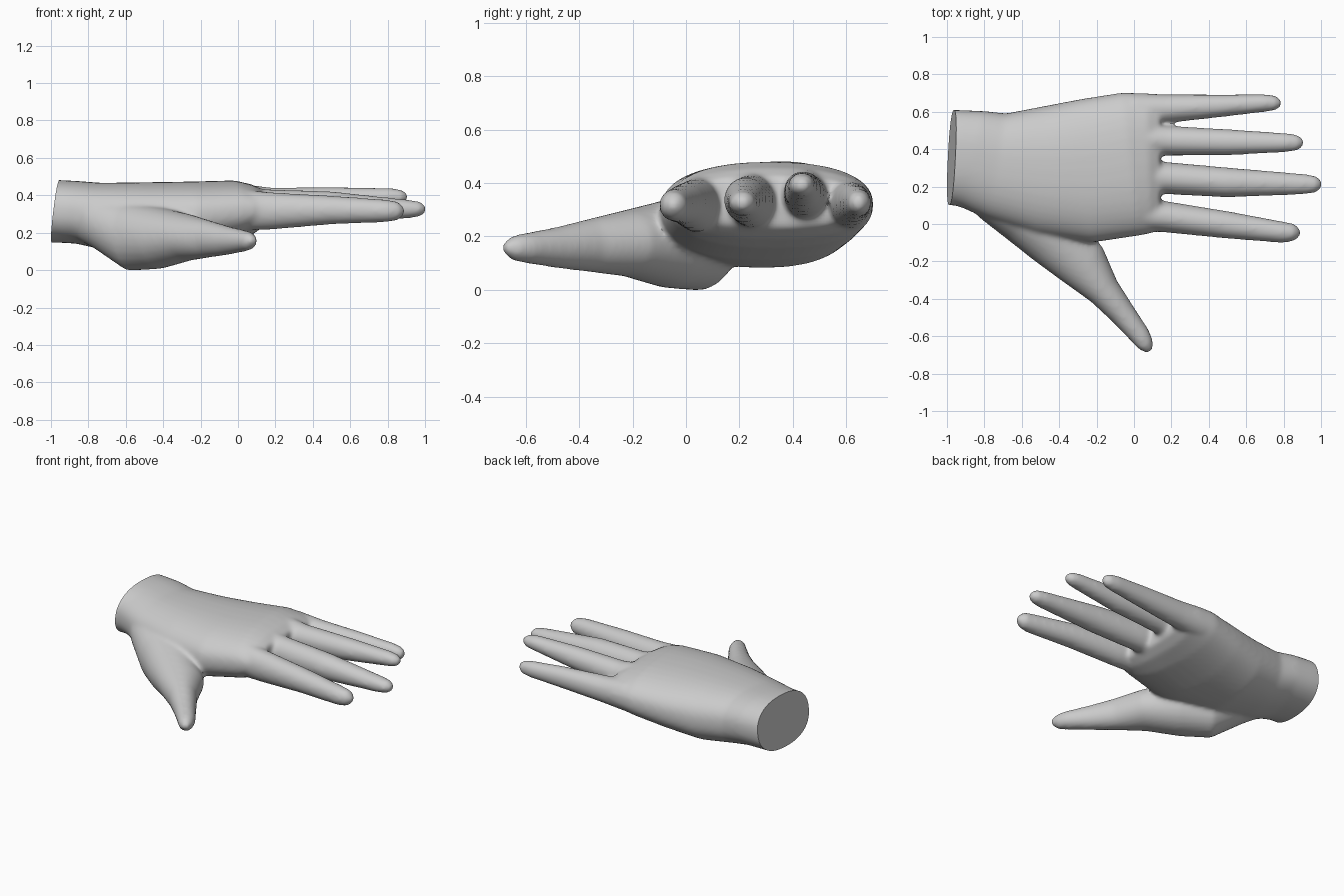
import bpy, bmesh, math
from mathutils import Vector

if "Cube" in bpy.data.objects:
    bpy.data.objects.remove(bpy.data.objects["Cube"])

skin = bpy.data.materials.new("light grey")
skin.diffuse_color = (0.6, 0.6, 0.6, 1)
skin.use_nodes = True
skin.node_tree.nodes["Principled BSDF"].inputs["Base Color"].default_value = skin.diffuse_color


def loft(bm, stations, power=2.0, n=24):
    """Closed tube through stations of (x, y, z, half width, half height)."""
    pts = [Vector(s[:3]) for s in stations]
    rings = []
    for i, s in enumerate(stations):
        d = pts[min(i + 1, len(pts) - 1)] - pts[max(i - 1, 0)]
        d.z = 0
        side = Vector((0, 0, 1)).cross(d.normalized())
        ring = []
        for k in range(n):
            a = 2 * math.pi * k / n
            c, t = math.cos(a), math.sin(a)
            u = math.copysign(abs(c) ** (2 / power), c) * s[3]
            v = math.copysign(abs(t) ** (2 / power), t) * s[4]
            ring.append(bm.verts.new(pts[i] + side * u + Vector((0, 0, v))))
        rings.append(ring)
    for a, b in zip(rings, rings[1:]):
        for k in range(n):
            j = (k + 1) % n
            bm.faces.new((a[k], a[j], b[j], b[k]))
    bm.faces.new(rings[0][::-1])
    bm.faces.new(rings[-1])


bm = bmesh.new()

# wrist and palm: x, y range, z range
palm = [(-1.08, 0.10, 0.61, 0.155, 0.49), (-0.95, 0.10, 0.61, 0.155, 0.49),
        (-0.86, 0.08, 0.61, 0.15, 0.485), (-0.73, 0.02, 0.595, 0.12, 0.475),
        (-0.50, -0.06, 0.63, 0.09, 0.478), (-0.25, -0.10, 0.67, 0.12, 0.482),
        (-0.02, -0.065, 0.705, 0.165, 0.488), (0.08, -0.05, 0.70, 0.20, 0.465),
        (0.14, -0.03, 0.68, 0.245, 0.43)]
loft(bm, [(x, (a + b) / 2, (c + d) / 2, (b - a) / 2, (d - c) / 2)
          for x, a, b, c, d in palm], 2.35, 40)

# thumb with its fleshy base
loft(bm, [(-0.90, 0.25, 0.30, 0.10, 0.10), (-0.75, 0.15, 0.27, 0.14, 0.15),
          (-0.58, 0.05, 0.19, 0.165, 0.185), (-0.42, -0.07, 0.18, 0.17, 0.165),
          (-0.27, -0.22, 0.183, 0.14, 0.125), (-0.16, -0.36, 0.175, 0.09, 0.10),
          (-0.06, -0.48, 0.167, 0.07, 0.078), (0.035, -0.60, 0.165, 0.056, 0.057),
          (0.062, -0.645, 0.165, 0.046, 0.048), (0.085, -0.682, 0.165, 0.02, 0.02)])

# fingers: root, middle and end stations, then the x of the tip
fingers = [
    ((0.02, 0.05, 0.33, 0.085, 0.11), (0.18, 0.037, 0.325, 0.083, 0.10),
     (0.50, -0.005, 0.33, 0.073, 0.077), (0.80, -0.045, 0.325, 0.057, 0.06), 0.888),
    ((0.02, 0.25, 0.345, 0.09, 0.11), (0.18, 0.245, 0.34, 0.086, 0.10),
     (0.50, 0.222, 0.345, 0.08, 0.085), (0.91, 0.213, 0.335, 0.055, 0.05), 1.006),
    ((0.02, 0.45, 0.36, 0.085, 0.11), (0.18, 0.445, 0.365, 0.08, 0.085),
     (0.50, 0.437, 0.38, 0.07, 0.073), (0.82, 0.435, 0.40, 0.051, 0.047), 0.908),
    ((0.00, 0.615, 0.33, 0.085, 0.10), (0.18, 0.617, 0.33, 0.077, 0.085),
     (0.48, 0.633, 0.335, 0.06, 0.068), (0.70, 0.647, 0.335, 0.048, 0.052), 0.79)]
for root, near, mid, end, tip in fingers:
    x, y, z, w, h = end
    span = tip - x
    loft(bm, [root, near, mid, end,
              (x + span * 0.65, y, z, w * 0.82, h * 0.82),
              (tip, y, z, w * 0.35, h * 0.35)])

bmesh.ops.recalc_face_normals(bm, faces=bm.faces)
mesh = bpy.data.meshes.new("hand")
bm.to_mesh(mesh)
bm.free()
hand = bpy.data.objects.new("hand", mesh)
bpy.context.collection.objects.link(hand)

# fuse the parts into one soft skin
fuse = hand.modifiers.new("fuse", 'REMESH')
fuse.mode = 'VOXEL'
fuse.voxel_size = 0.012
soft = hand.modifiers.new("soften", 'SMOOTH')
soft.factor = 0.5
soft.iterations = 14
deps = bpy.context.evaluated_depsgraph_get()
skin_mesh = bpy.data.meshes.new_from_object(hand.evaluated_get(deps))
hand.modifiers.clear()
hand.data = skin_mesh

# slanted flat cut at the wrist
bm = bmesh.new()
bm.from_mesh(skin_mesh)
cut = bmesh.ops.bisect_plane(bm, geom=bm.verts[:] + bm.edges[:] + bm.faces[:],
                             plane_co=(-0.975, 0.35, 0.325), plane_no=(1, -0.05, -0.12),
                             clear_inner=True)
rim = [e for e in cut["geom_cut"] if isinstance(e, bmesh.types.BMEdge)]
bmesh.ops.holes_fill(bm, edges=rim, sides=0)
bmesh.ops.recalc_face_normals(bm, faces=bm.faces)
low = min(v.co.z for v in bm.verts)
bmesh.ops.translate(bm, verts=bm.verts[:], vec=(0, 0, -low))
bm.to_mesh(skin_mesh)
bm.free()

skin_mesh.materials.clear()
skin_mesh.materials.append(skin)
bpy.context.view_layer.objects.active = hand
hand.select_set(True)
bpy.ops.object.shade_smooth_by_angle(angle=math.radians(40))
